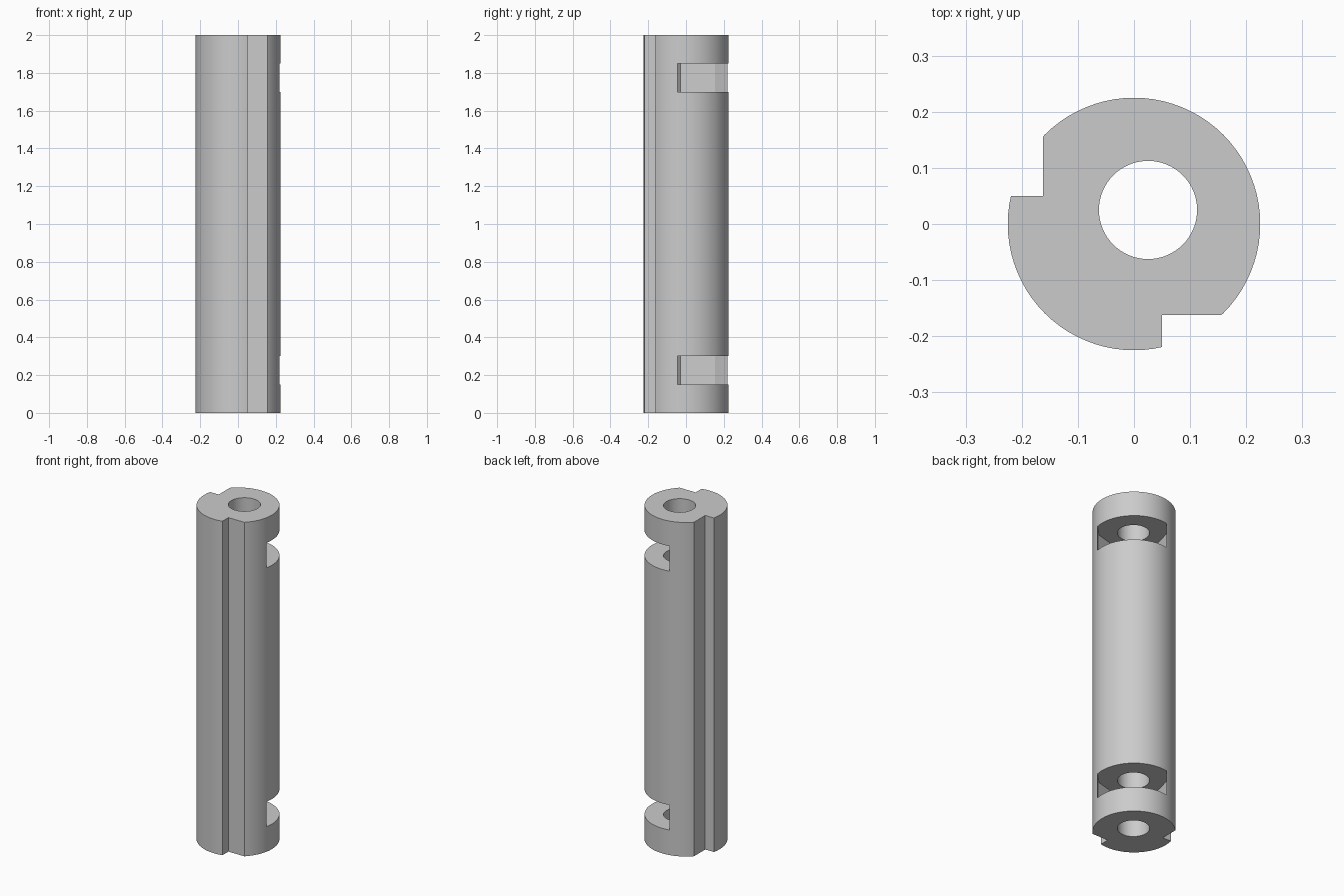
import bpy
import bmesh
from math import cos, sin, radians, pi, sqrt

old = bpy.data.objects.get("Cube")
if old:
    bpy.data.objects.remove(old, do_unlink=True)

HEIGHT = 2.0
RADIUS = 0.225
HOLE_RADIUS = 0.0875
HOLE_OFFSET = 0.025
GROOVE_FLOOR = 0.1625    # distance of the groove floor from the axis
GROOVE_EDGE = 0.05
NUT_RADIUS = 0.1877
NUT_OFFSET = 0.02
SLOT_HEIGHT = 0.15

grey = bpy.data.materials.new("plain grey")
grey.use_nodes = True
colour = (0.6, 0.6, 0.6, 1)
grey.diffuse_color = colour
grey.node_tree.nodes["Principled BSDF"].inputs["Base Color"].default_value = colour


def prism(name, points, z0, z1):
    """Extrude a closed plan outline from z0 to z1."""
    bm = bmesh.new()
    face = bm.faces.new([bm.verts.new((x, y, z0)) for x, y in points])
    top = bmesh.ops.extrude_face_region(bm, geom=[face])["geom"]
    verts = [v for v in top if isinstance(v, bmesh.types.BMVert)]
    bmesh.ops.translate(bm, verts=verts, vec=(0, 0, z1 - z0))
    bmesh.ops.recalc_face_normals(bm, faces=bm.faces)
    mesh = bpy.data.meshes.new(name)
    bm.to_mesh(mesh)
    bm.free()
    mesh.materials.append(grey)
    obj = bpy.data.objects.new(name, mesh)
    bpy.context.collection.objects.link(obj)
    return obj


def circle(radius, centre, count):
    return [(centre + radius * cos(2 * pi * i / count),
             centre + radius * sin(2 * pi * i / count)) for i in range(count)]


def cut(target, cutter):
    """Subtract the cutter from the target, then discard it."""
    cutter.hide_render = True
    mod = target.modifiers.new(cutter.name, 'BOOLEAN')
    mod.operation = 'DIFFERENCE'
    mod.solver = 'EXACT'
    mod.object = cutter
    bpy.context.view_layer.objects.active = target
    bpy.ops.object.modifier_apply(modifier=mod.name)
    bpy.data.objects.remove(cutter, do_unlink=True)


# Round rod with an off-centre bore
rod = prism("slotted_rod", circle(RADIUS, 0, 80), 0, HEIGHT)
cut(rod, prism("bore_cutter", circle(HOLE_RADIUS, HOLE_OFFSET, 64), -0.1, HEIGHT + 0.1))

# Two full-length grooves, mirrored across the diagonal
groove = [(GROOVE_EDGE, -GROOVE_FLOOR), (GROOVE_EDGE, -0.4),
          (0.4, -0.4), (0.4, -GROOVE_FLOOR)]
for outline in (groove, [(y, x) for x, y in groove]):
    cut(rod, prism("groove_cutter", outline, -0.1, HEIGHT + 0.1))

# Hexagonal nut pockets that open towards the back left corner
pocket = [(NUT_OFFSET + NUT_RADIUS * cos(radians(a)),
           NUT_OFFSET + NUT_RADIUS * sin(radians(a))) for a in (135, 195, 255, 315)]
reach = 0.4 / sqrt(2)
pocket += [(pocket[3][0] + reach, pocket[3][1] + reach),
           (pocket[0][0] + reach, pocket[0][1] + reach)]
for base in (SLOT_HEIGHT, HEIGHT - 2 * SLOT_HEIGHT):
    cut(rod, prism("pocket_cutter", pocket, base, base + SLOT_HEIGHT))

# Smooth round walls with crisp cut edges
bpy.ops.object.select_all(action='DESELECT')
rod.select_set(True)
bpy.context.view_layer.objects.active = rod
bpy.ops.object.shade_smooth_by_angle(angle=radians(20))
